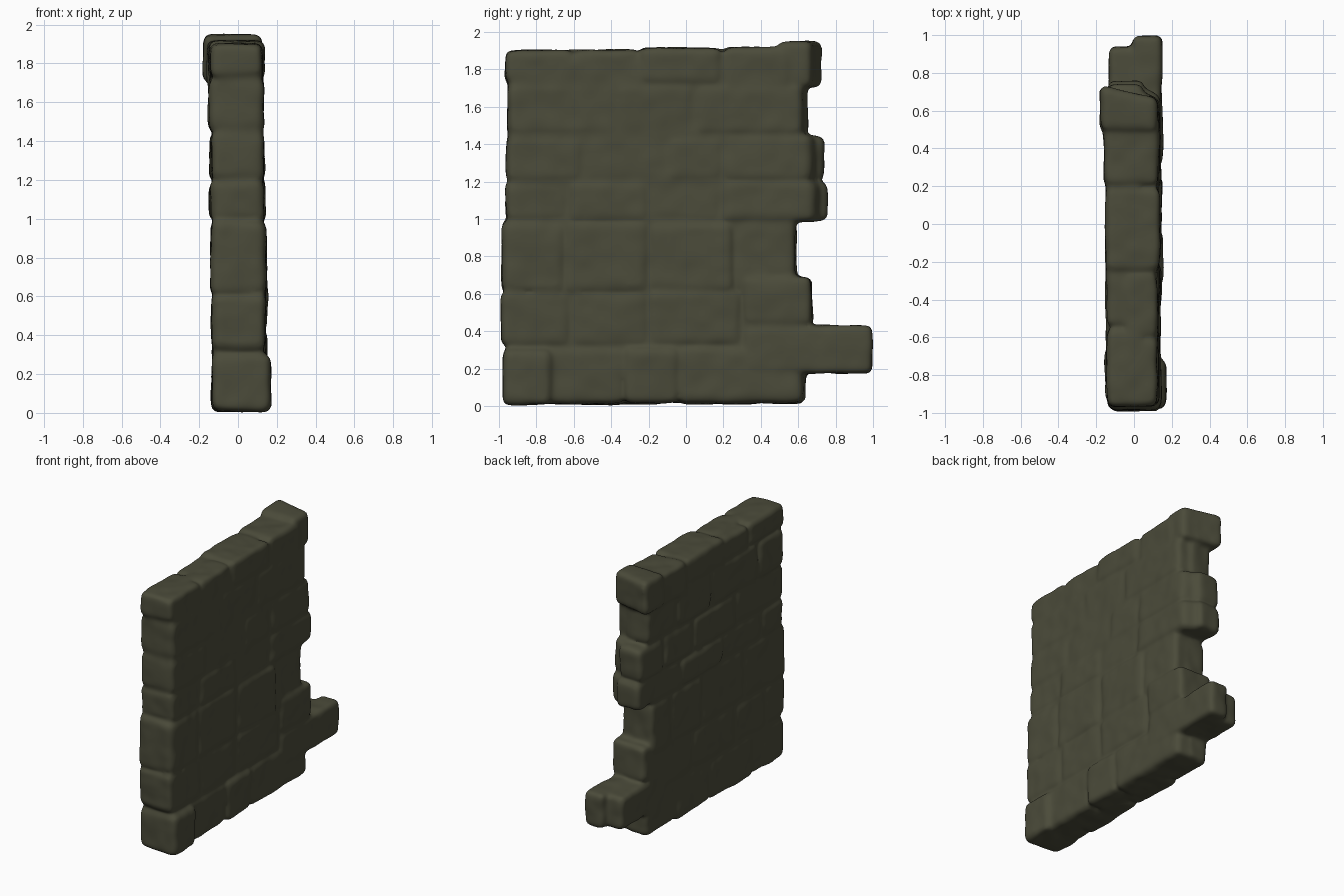
import bpy, bmesh, random
from mathutils import Vector, noise

if "Cube" in bpy.data.objects:
    bpy.data.objects.remove(bpy.data.objects["Cube"])

random.seed(7)
stone = bpy.data.materials.new("dark olive stone")
stone.diffuse_color = (0.07, 0.07, 0.042, 1)
stone.use_nodes = True
stone.node_tree.nodes["Principled BSDF"].inputs["Base Color"].default_value = stone.diffuse_color

bm = bmesh.new()


def block(x0, x1, y0, y1, z0, z1, jit=0.007, skew=0.0):
    """Slightly irregular box with chamfered edges; skew cuts back the +x end."""
    b = bmesh.new()
    bmesh.ops.create_cube(b, size=1)
    for v in b.verts:
        far = y1 - (skew if v.co.x > 0 else 0)
        v.co = Vector((x1 if v.co.x > 0 else x0, far if v.co.y > 0 else y0,
                       z1 if v.co.z > 0 else z0))
        v.co += Vector([random.uniform(-jit, jit) for _ in range(3)])
    bmesh.ops.bevel(b, geom=b.edges[:], offset=0.034, segments=3,
                    profile=0.5, affect='EDGES')
    m = bpy.data.meshes.new("tmp")
    b.to_mesh(m)
    b.free()
    bm.from_mesh(m)
    bpy.data.meshes.remove(m)


# solid core behind the joints
block(-0.125, 0.125, -0.95, 0.585, 0.03, 1.875, 0)

# courses: z range, y start, y end, end cut-back, joints on +x face, on -x face
courses = [
    (0.01, 0.32, -0.97, 0.64, 0.02, [-0.33, -0.04], [-0.6, -0.1, 0.3]),
    (0.32, 0.61, -0.985, 0.63, 0.02, [-0.62, -0.2, 0.3], [-0.75, -0.4, 0.1]),
    (0.61, 0.99, -0.98, 0.59, 0.03, [-0.65, -0.2, 0.25], [-0.5, 0.0, 0.35]),
    (0.99, 1.20, -0.96, 0.76, 0.08, [-0.63, -0.2, 0.19], [-0.7, -0.25, 0.25]),
    (1.20, 1.45, -0.955, 0.735, 0.07, [-0.55, -0.1, 0.2], [-0.4, 0.1, 0.45]),
    (1.45, 1.73, -0.95, 0.65, 0.03, [-0.37, 0.05], [-0.65, -0.1, 0.3]),
    (1.73, 1.90, -0.965, 0.50, 0.0, [-0.6, -0.25, 0.2], [-0.55, 0.05]),
]
for z0, z1, ya, yb, cut, right, left in courses:
    lean = -0.008 * (z0 - 0.6)
    for sign, joints in ((1, right), (-1, left)):
        ys = [ya] + joints + [yb]
        for y0, y1 in zip(ys, ys[1:]):
            face = random.uniform(0.131, 0.145)
            xs = sorted((-0.05 * sign, face * sign + lean))
            top = z1 + random.uniform(-0.01, 0.006)
            block(*xs, y0, y1, max(z0, 0.012), top,
                  skew=cut if sign > 0 and y1 == yb else 0)
    # rounded end stones at the straight edge
    block(-0.13 + lean, 0.134 + lean, ya - 0.005, ya + 0.22,
          z0 + 0.002, z1 - 0.002)

# feature stones: corners and projecting teeth
for s, cut in [((-0.135, 0.17, -0.98, -0.72, 0.01, 0.30), 0),
               ((-0.01, 0.148, 0.3, 1.0, 0.175, 0.43), 0),
               ((-0.13, 0.04, 0.4, 0.94, 0.175, 0.42), 0),
               ((-0.13, 0.15, 0.3, 0.68, 0.43, 0.69), 0.01),
               ((-0.18, 0.12, 0.49, 0.735, 1.70, 1.95), 0.07),
               ((-0.16, 0.13, 0.2, 0.56, 1.68, 1.92), 0),
               ((-0.15, 0.14, -0.25, 0.19, 1.72, 1.915), 0)]:
    block(*s, 0.004, cut)

mesh = bpy.data.meshes.new("stone_blocks")
bm.to_mesh(mesh)
bm.free()
mesh.materials.append(stone)
wall = bpy.data.objects.new("stone_wall", mesh)
bpy.context.collection.objects.link(wall)

# fuse the stones into one worn surface
r = wall.modifiers.new("fuse", 'REMESH')
r.mode = 'VOXEL'
r.voxel_size = 0.013
r.use_smooth_shade = True
s = wall.modifiers.new("wear", 'SMOOTH')
s.factor = 0.5
s.iterations = 12
graph = bpy.context.evaluated_depsgraph_get()
worn = bpy.data.meshes.new_from_object(wall.evaluated_get(graph))
worn.name = "stone_wall"
wall.modifiers.clear()
wall.data = worn
bpy.data.meshes.remove(mesh)

# hand-hewn lumps along the normals
offsets = [v.normal * (noise.noise(v.co * 5) * 0.006 + noise.noise(v.co * 11) * 0.005)
           for v in worn.vertices]
for v, o in zip(worn.vertices, offsets):
    v.co += o
    v.co.z = max(v.co.z, 0.0)
for p in worn.polygons:
    p.use_smooth = True
